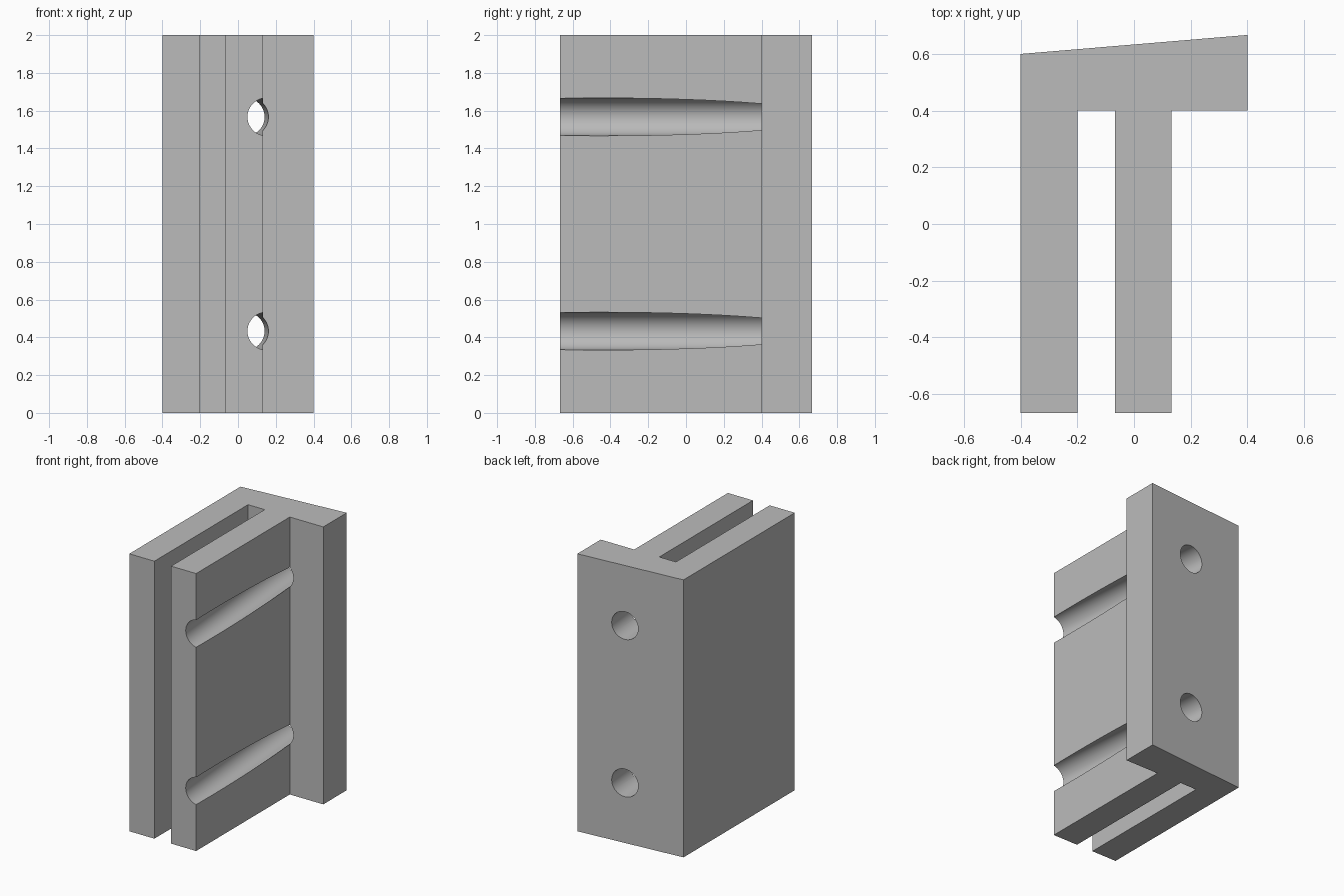
import bpy
import bmesh
import math
from mathutils import Vector

cube = bpy.data.objects.get("Cube")
if cube:
    bpy.data.objects.remove(cube, do_unlink=True)

HEIGHT = 2.0
BORE_RADIUS = 0.1

grey = bpy.data.materials.new("plain_grey")
grey.use_nodes = True
colour = (0.5, 0.5, 0.5, 1)
grey.diffuse_color = colour
grey.node_tree.nodes["Principled BSDF"].inputs["Base Color"].default_value = colour


def extrude_profile(name, points, height):
    """Raise a closed plan outline from the ground into a solid."""
    bm = bmesh.new()
    face = bm.faces.new([bm.verts.new((x, y, 0)) for x, y in points])
    raised = bmesh.ops.extrude_face_region(bm, geom=[face])["geom"]
    verts = [v for v in raised if isinstance(v, bmesh.types.BMVert)]
    bmesh.ops.translate(bm, verts=verts, vec=(0, 0, height))
    bmesh.ops.recalc_face_normals(bm, faces=bm.faces)
    mesh = bpy.data.meshes.new(name)
    bm.to_mesh(mesh)
    bm.free()
    obj = bpy.data.objects.new(name, mesh)
    bpy.context.collection.objects.link(obj)
    mesh.materials.append(grey)
    return obj


# Bracket: sloped back plate, outer wall and inner wall with a slot between
bracket = extrude_profile("slotted_bracket", [
    (-0.4, -0.667), (-0.2, -0.667), (-0.2, 0.4), (-0.067, 0.4),
    (-0.067, -0.667), (0.133, -0.667), (0.133, 0.4), (0.4, 0.4),
    (0.4, 0.667), (-0.4, 0.6)], HEIGHT)

# Bores: square to the sloped back, leaving grooves along the inner wall
axis = Vector((-0.067, 0.8, 0)).normalized()
for level, z in (("lower", 0.433), ("upper", 1.567)):
    bpy.ops.mesh.primitive_cylinder_add(
        vertices=64, radius=BORE_RADIUS, depth=4, location=(0.061, 0.4, z),
        rotation=axis.to_track_quat("Z", "Y").to_euler())
    cutter = bpy.context.object
    cutter.name = level + "_bore_cutter"
    cutter.data.materials.append(grey)
    cutter.hide_render = True
    cut = bracket.modifiers.new(level + "_bore", "BOOLEAN")
    cut.operation = "DIFFERENCE"
    cut.solver = "EXACT"
    cut.object = cutter
    bpy.ops.object.select_all(action="DESELECT")
    bracket.select_set(True)
    bpy.context.view_layer.objects.active = bracket
    bpy.ops.object.modifier_apply(modifier=cut.name)
    bpy.data.objects.remove(cutter, do_unlink=True)

bpy.ops.object.shade_smooth_by_angle(angle=math.radians(30))
